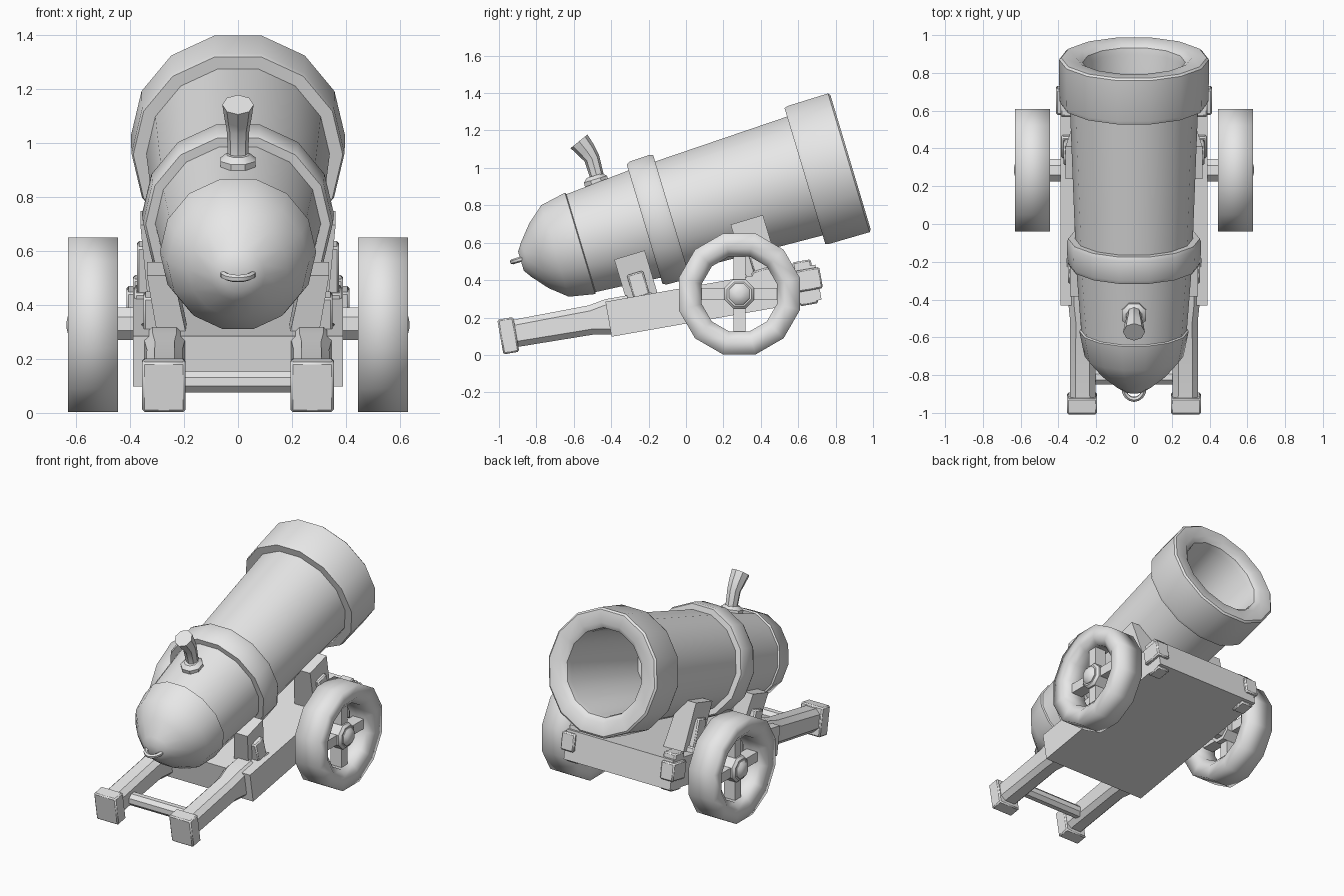
import bpy, bmesh, math
from mathutils import Matrix, Vector

if "Cube" in bpy.data.objects:
    bpy.data.objects.remove(bpy.data.objects["Cube"], do_unlink=True)

grey = bpy.data.materials.new("plain grey")
grey.use_nodes = True
grey.diffuse_color = (0.8, 0.8, 0.8, 1)
grey.node_tree.nodes["Principled BSDF"].inputs["Base Color"].default_value = (0.8, 0.8, 0.8, 1)


def T(x, y, z):
    return Matrix.Translation((x, y, z))


def R(deg, axis):
    return Matrix.Rotation(math.radians(deg), 4, axis)


def finish(name, bm, matrix, angle):
    bmesh.ops.recalc_face_normals(bm, faces=bm.faces)
    bm.transform(matrix)
    me = bpy.data.meshes.new(name)
    bm.to_mesh(me)
    bm.free()
    me.materials.append(grey)
    ob = bpy.data.objects.new(name, me)
    bpy.context.collection.objects.link(ob)
    bpy.ops.object.select_all(action='DESELECT')
    ob.select_set(True)
    bpy.context.view_layer.objects.active = ob
    bpy.ops.object.shade_smooth_by_angle(angle=math.radians(angle))
    return ob


def loft(name, rings, matrix=Matrix(), loop=False, angle=40):
    """Skin a row of rings; cap the ends unless the row closes on itself."""
    bm = bmesh.new()
    vs = [[bm.verts.new(p) for p in ring] for ring in rings]
    n = len(vs[0])
    pairs = list(zip(vs, vs[1:])) + ([(vs[-1], vs[0])] if loop else [])
    for a, b in pairs:
        for i in range(n):
            j = (i + 1) % n
            bm.faces.new((a[i], a[j], b[j], b[i]))
    if not loop:
        bm.faces.new(vs[0])
        bm.faces.new(vs[-1])
    return finish(name, bm, matrix, angle)


def lathe(name, profile, n, matrix, offset=0.0, loop=False, angle=40):
    """Turn (height, radius) points about local z."""
    rings = []
    for h, r in profile:
        rings.append([(r * math.cos(2 * math.pi * (i + offset) / n),
                       r * math.sin(2 * math.pi * (i + offset) / n), h) for i in range(n)])
    return loft(name, rings, matrix, loop, angle)


def box(name, lo, hi, matrix=Matrix(), bevel=0.0):
    bm = bmesh.new()
    bmesh.ops.create_cube(bm, size=1)
    lo, hi = Vector(lo), Vector(hi)
    for v in bm.verts:
        v.co = Vector([(lo[k] + hi[k]) / 2 + v.co[k] * (hi[k] - lo[k]) for k in range(3)])
    if bevel:
        bmesh.ops.bevel(bm, geom=bm.edges[:], offset=bevel, segments=1, affect='EDGES')
    return finish(name, bm, matrix, 40)


def tube(name, path, n, matrix=Matrix()):
    """Round tube through (x, y, z, radius) points."""
    pts = [Vector(p[:3]) for p in path]
    rings = []
    for k, p in enumerate(pts):
        d = (pts[min(k + 1, len(pts) - 1)] - pts[max(k - 1, 0)]).normalized()
        ref = Vector((1, 0, 0)) if abs(d.x) < 0.5 else Vector((0, 0, 1))
        if name == "breech_loop":
            ref = Vector((0, 0, 1))
        u = (ref - d * ref.dot(d)).normalized()
        w = d.cross(u)
        rings.append([p + path[k][3] * (u * math.cos(2 * math.pi * i / n) + w * math.sin(2 * math.pi * i / n))
                      for i in range(n)])
    return loft(name, rings, matrix)


def sided(name, sx):
    return ("left_" if sx > 0 else "right_") + name


# Barrel frame: local y runs along the bore, origin at the muzzle
GUN = T(0, 0.88, 1.03) @ R(16.7, 'X')
TURN = GUN @ R(-90, 'X')

# Barrel with bands, rounded breech and open bore
lathe("barrel", [
    (-1.84, 0.055), (-1.81, 0.10), (-1.74, 0.185), (-1.65, 0.262), (-1.51, 0.29), (-1.505, 0.28),
    (-1.15, 0.307), (-1.15, 0.342), (-1.13, 0.352), (-1.02, 0.356), (-1.0, 0.348),
    (-1.0, 0.312), (-0.255, 0.34), (-0.255, 0.388), (-0.235, 0.395), (-0.01, 0.397),
    (0.0, 0.385), (0.0, 0.305), (-0.025, 0.272), (-0.06, 0.265), (-0.75, 0.24)], 14, TURN)

# Loop on the breech
arc = [math.pi * k / 8 for k in range(9)]
tube("breech_loop", [(0.055 * math.cos(a), -1.82 - 0.065 * math.sin(a), 0.01, 0.014) for a in arc], 6, GUN)

# Fuse and its collar
tube("fuse", [(0, -0.46, 0.88, 0.042), (0, -0.478, 0.96, 0.038), (0, -0.503, 1.05, 0.042),
              (0, -0.53, 1.09, 0.05), (0, -0.572, 1.142, 0.058)], 8)
lathe("fuse_collar", [(-0.05, 0.07), (0.015, 0.07), (0.035, 0.045)], 8,
      T(0, -0.48, 0.925) @ R(16.7, 'X'), offset=0.5)

# Carriage frame: sloping bed
BED = T(0, 0.147, 0.29) @ R(10, 'X')
box("carriage_bed", (-0.39, -0.57, -0.095), (0.39, 0.57, 0.095), BED)

# Axle and trail crossbar
lathe("axle", [(-0.48, 0.065), (0.48, 0.065)], 8, T(0, 0.285, 0.33) @ R(90, 'Y'), offset=0.5)
lathe("trail_crossbar", [(-0.24, 0.042), (0.24, 0.042)], 8, T(0, -0.81, 0.115) @ R(90, 'Y'), offset=0.5)


def oct_ring(y, cx, cz, hx, hz):
    c = 0.03
    return [(cx + a, y, cz + b) for a, b in (
        (hx, hz - c), (hx - c, hz), (c - hx, hz), (-hx, hz - c),
        (-hx, c - hz), (c - hx, -hz), (hx - c, -hz), (hx, c - hz))]


for sx in (1, -1):
    # Trail beam with flared root and square foot
    loft(sided("trail", sx), [oct_ring(y, 0.272 * sx, 0.012, hx, hz) for y, hx, hz in (
        (-1.12, 0.068, 0.073), (-0.66, 0.066, 0.079), (-0.57, 0.075, 0.096), (-0.45, 0.075, 0.096))], BED)
    box(sided("trail_foot", sx), (0.275 * sx - 0.08, -1.156, -0.088),
        (0.275 * sx + 0.08, -1.07, 0.1), BED, 0.008)

    # Corner brackets at the muzzle end of the bed
    box(sided("corner_bracket", sx), (0.365 * sx - 0.048, 0.45, -0.035),
        (0.365 * sx + 0.048, 0.588, 0.08), BED, 0.008)
    box(sided("corner_strap", sx), (0.345 * sx - 0.045, 0.45, -0.11),
        (0.345 * sx + 0.045, 0.55, 0.128), BED, 0.008)

    # Cradle cheeks holding the barrel, each with a bolted lug
    for part, y0, y1, top, base, xt, xb in (
            ("breech", -1.36, -1.19, -0.135, -0.42, 0.338, 0.29),
            ("muzzle", -0.71, -0.53, -0.135, -0.47, 0.362, 0.33)):
        rings = [[(0.18 * sx, y, base), (xb * sx, y, base), (xt * sx, y, top), (0.24 * sx, y, top)]
                 for y in (y0, y1)]
        loft(sided(part + "_cradle", sx), rings, GUN)
        ym = (y0 + y1) / 2
        x0, x1 = sorted((0.25 * sx, (xt + 0.012) * sx))
        box(sided(part + "_lug", sx), (x0, ym - 0.045, base + 0.02),
            (x1, ym + 0.045, top - 0.1), GUN, 0.008)
        x0, x1 = sorted((0.25 * sx, (xt + 0.022) * sx))
        box(sided(part + "_lug_foot", sx), (x0, ym - 0.06, base),
            (x1, ym + 0.06, base + 0.06), GUN, 0.008)

    # Wheel: tyre, hub, cap and four spokes
    WHEEL = T(0.537 * sx, 0.285, 0.326) @ R(90 * sx, 'Y')
    lathe(sided("tyre", sx), [(-0.093, 0.25), (-0.093, 0.335), (0.093, 0.335), (0.093, 0.25),
                              (0.06, 0.208), (-0.06, 0.208)], 12, WHEEL, 0.5, True, 100)
    lathe(sided("hub", sx), [(-0.07, 0.085), (0.055, 0.085), (0.07, 0.07)], 8, WHEEL, 0.5)
    lathe(sided("hub_cap", sx), [(0.05, 0.062), (0.075, 0.06), (0.092, 0.042), (0.098, 0.015)], 8, WHEEL, 0.5)
    for k in range(4):
        box(sided("spoke_%d" % (k + 1), sx), (0.06, -0.032, -0.035), (0.23, 0.032, 0.045),
            WHEEL @ R(90 * k, 'Z'))
